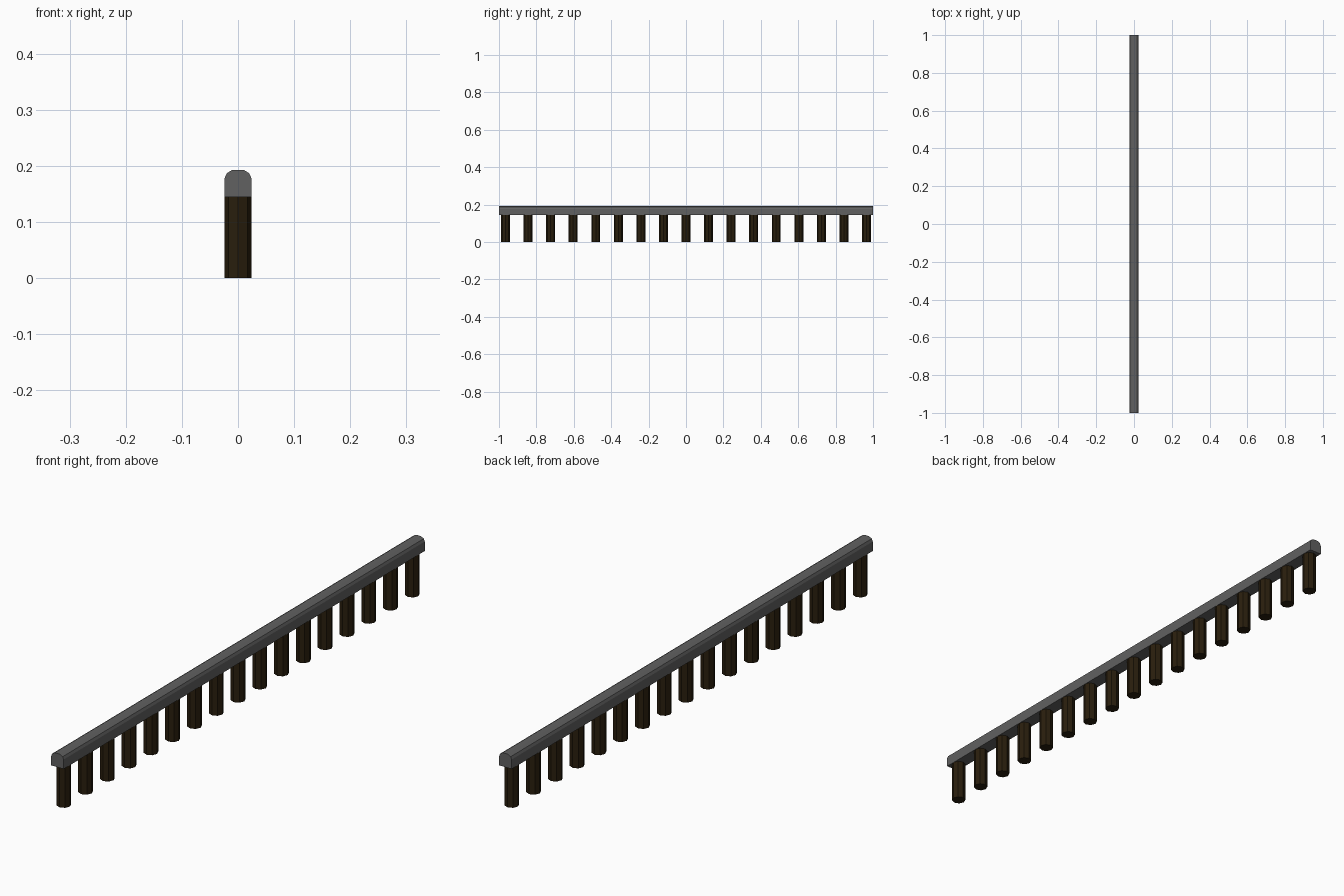
import bpy, bmesh
from mathutils import Matrix

if "Cube" in bpy.data.objects:
    bpy.data.objects.remove(bpy.data.objects["Cube"])


def material(name, color):
    m = bpy.data.materials.new(name)
    m.diffuse_color = (*color, 1)
    m.use_nodes = True
    m.node_tree.nodes["Principled BSDF"].inputs["Base Color"].default_value = m.diffuse_color
    return m


def add_object(name, bm, mat):
    bmesh.ops.recalc_face_normals(bm, faces=bm.faces)
    mesh = bpy.data.meshes.new(name)
    bm.to_mesh(mesh)
    bm.free()
    mesh.materials.append(mat)
    obj = bpy.data.objects.new(name, mesh)
    bpy.context.collection.objects.link(obj)
    return obj


rail_mat = material("dark_grey", (0.12, 0.12, 0.12))
post_mat = material("dark_brown", (0.022, 0.013, 0.004))

# Top rail: rounded-top profile extruded along y
half = [(0.024, 0.145), (0.024, 0.178), (0.020, 0.187), (0.010, 0.193)]
profile = half + [(-x, z) for x, z in reversed(half)]
bm = bmesh.new()
face = bm.faces.new([bm.verts.new((x, -1, z)) for x, z in profile])
new = bmesh.ops.extrude_face_region(bm, geom=[face], use_keep_orig=True)["geom"]
bmesh.ops.translate(bm, vec=(0, 2, 0),
                    verts=[g for g in new if isinstance(g, bmesh.types.BMVert)])
add_object("top_rail", bm, rail_mat)

# Row of evenly spaced eight-sided posts
COUNT, END, RADIUS, HEIGHT = 17, 0.965, 0.024, 0.145
for i in range(COUNT):
    y = -END + 2 * END * i / (COUNT - 1)
    bm = bmesh.new()
    bmesh.ops.create_cone(bm, cap_ends=True, segments=8, radius1=RADIUS,
                          radius2=RADIUS, depth=HEIGHT,
                          matrix=Matrix.Translation((0, y, HEIGHT / 2)))
    add_object(f"post_{i + 1:02d}", bm, post_mat)
